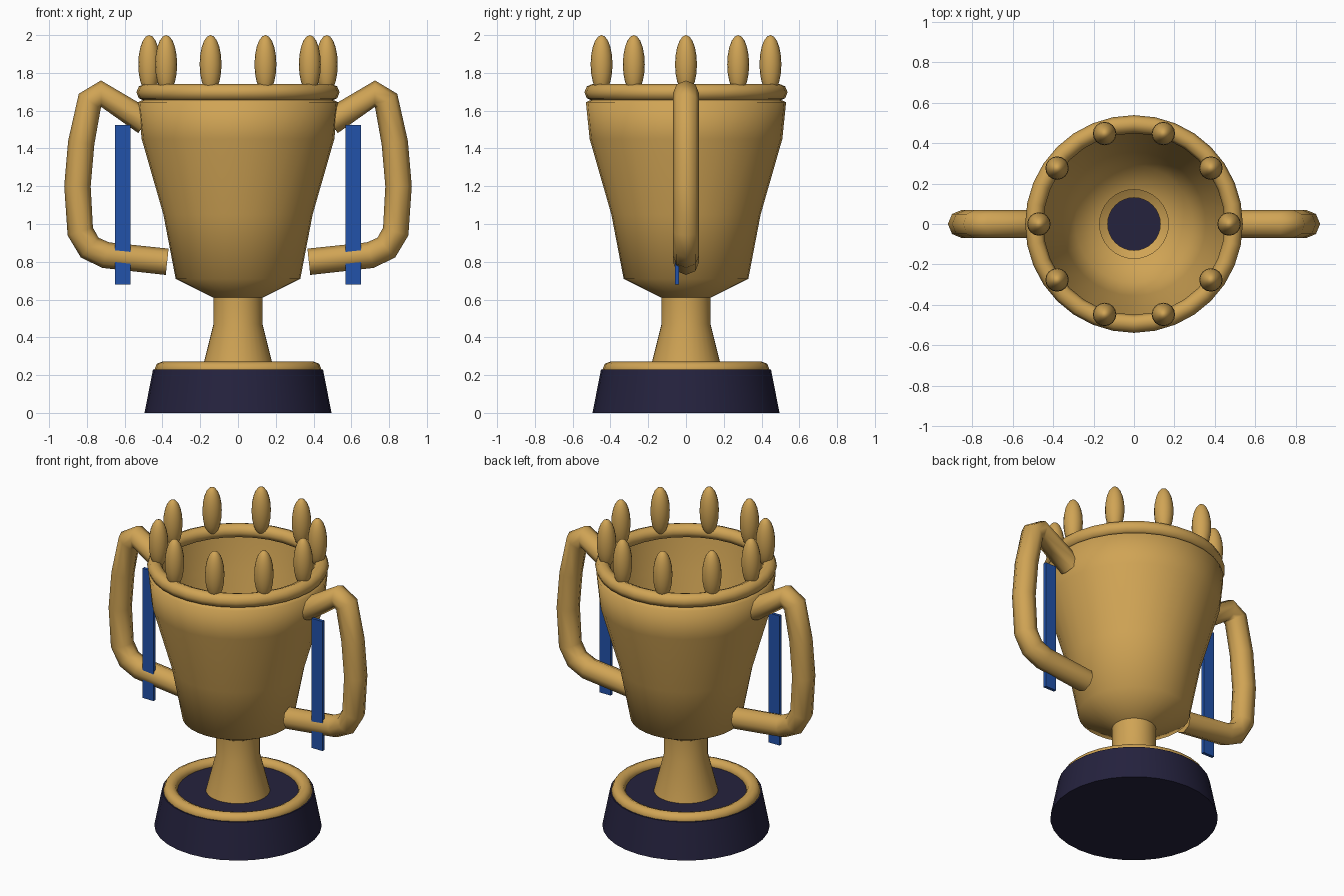
import bpy, bmesh, math

if "Cube" in bpy.data.objects:
    bpy.data.objects.remove(bpy.data.objects["Cube"])


def material(name, rgb):
    m = bpy.data.materials.new(name)
    m.diffuse_color = (*rgb, 1)
    m.use_nodes = True
    m.node_tree.nodes["Principled BSDF"].inputs["Base Color"].default_value = m.diffuse_color
    return m


GOLD = material("gold", (0.63, 0.37, 0.09))
NAVY = material("dark navy", (0.018, 0.016, 0.048))
BLUE = material("ribbon blue", (0.016, 0.085, 0.40))


def finish(name, mat, angle=None):
    ob = bpy.context.object
    ob.name = name
    ob.data.materials.append(mat)
    if angle is None:
        bpy.ops.object.shade_smooth()
    else:
        bpy.ops.object.shade_smooth_by_angle(angle=math.radians(angle))
    return ob


def lathe(name, profile, mat, sides=32):
    bm = bmesh.new()
    rings = [[bm.verts.new((r * math.cos(2 * math.pi * i / sides),
                            r * math.sin(2 * math.pi * i / sides), z))
              for i in range(sides)] for r, z in profile]
    for a, b in zip(rings, rings[1:]):
        for i in range(sides):
            j = (i + 1) % sides
            bm.faces.new((a[i], a[j], b[j], b[i]))
    me = bpy.data.meshes.new(name)
    bm.to_mesh(me)
    bm.free()
    ob = bpy.data.objects.new(name, me)
    bpy.context.collection.objects.link(ob)
    bpy.ops.object.select_all(action='DESELECT')
    bpy.context.view_layer.objects.active = ob
    ob.select_set(True)
    return finish(name, mat, 75)


def ring(name, z, major, minor):
    bpy.ops.mesh.primitive_torus_add(location=(0, 0, z), major_radius=major,
                                     minor_radius=minor, major_segments=32, minor_segments=8)
    finish(name, GOLD)


# Plinth with its gold ring
bpy.ops.mesh.primitive_cone_add(vertices=32, radius1=0.495, radius2=0.45,
                                depth=0.23, location=(0, 0, 0.115))
finish("plinth", NAVY, 30)
ring("plinth_ring", 0.23, 0.40, 0.042)

# Hollow stem and cup, outside then inside wall
lathe("stem", [(0.19, 0.23), (0.13, 0.47), (0.13, 0.61)], GOLD)
lathe("cup", [(0.13, 0.61), (0.33, 0.71), (0.395, 1.05), (0.51, 1.45), (0.53, 1.645),
              (0.495, 1.66), (0.465, 1.45), (0.355, 1.05), (0.29, 0.75), (0.17, 0.70)], GOLD)
ring("rim", 1.697, 0.493, 0.045)

# Crown of petals on the rim
for k in range(10):
    a = k * math.pi / 5
    bpy.ops.mesh.primitive_uv_sphere_add(segments=16, ring_count=10, radius=1,
                                         location=(0.47 * math.cos(a), 0.47 * math.sin(a), 1.845))
    bpy.context.object.scale = (0.058, 0.058, 0.155)
    finish(f"petal_{k}", GOLD)

# Handles and hanging ribbons on both sides
PATH = [(0.49, 1.54), (0.725, 1.69), (0.785, 1.65), (0.83, 1.43), (0.85, 1.2),
        (0.835, 0.96), (0.785, 0.875), (0.70, 0.835), (0.375, 0.80)]
for side, label in ((-1, "left"), (1, "right")):
    cu = bpy.data.curves.new(f"handle_{label}", 'CURVE')
    cu.dimensions = '3D'
    cu.bevel_depth = 0.07
    cu.bevel_resolution = 2
    cu.use_fill_caps = True
    sp = cu.splines.new('POLY')
    sp.points.add(len(PATH) - 1)
    for p, (x, z) in zip(sp.points, PATH):
        p.co = (side * x, 0, z, 1)
    cu.materials.append(GOLD)
    ob = bpy.data.objects.new(f"handle_{label}", cu)
    bpy.context.collection.objects.link(ob)

    bpy.ops.mesh.primitive_cube_add(size=1, location=(side * 0.61, -0.047, 1.102))
    bpy.context.object.scale = (0.08, 0.02, 0.845)
    finish(f"ribbon_{label}", BLUE, 30)
